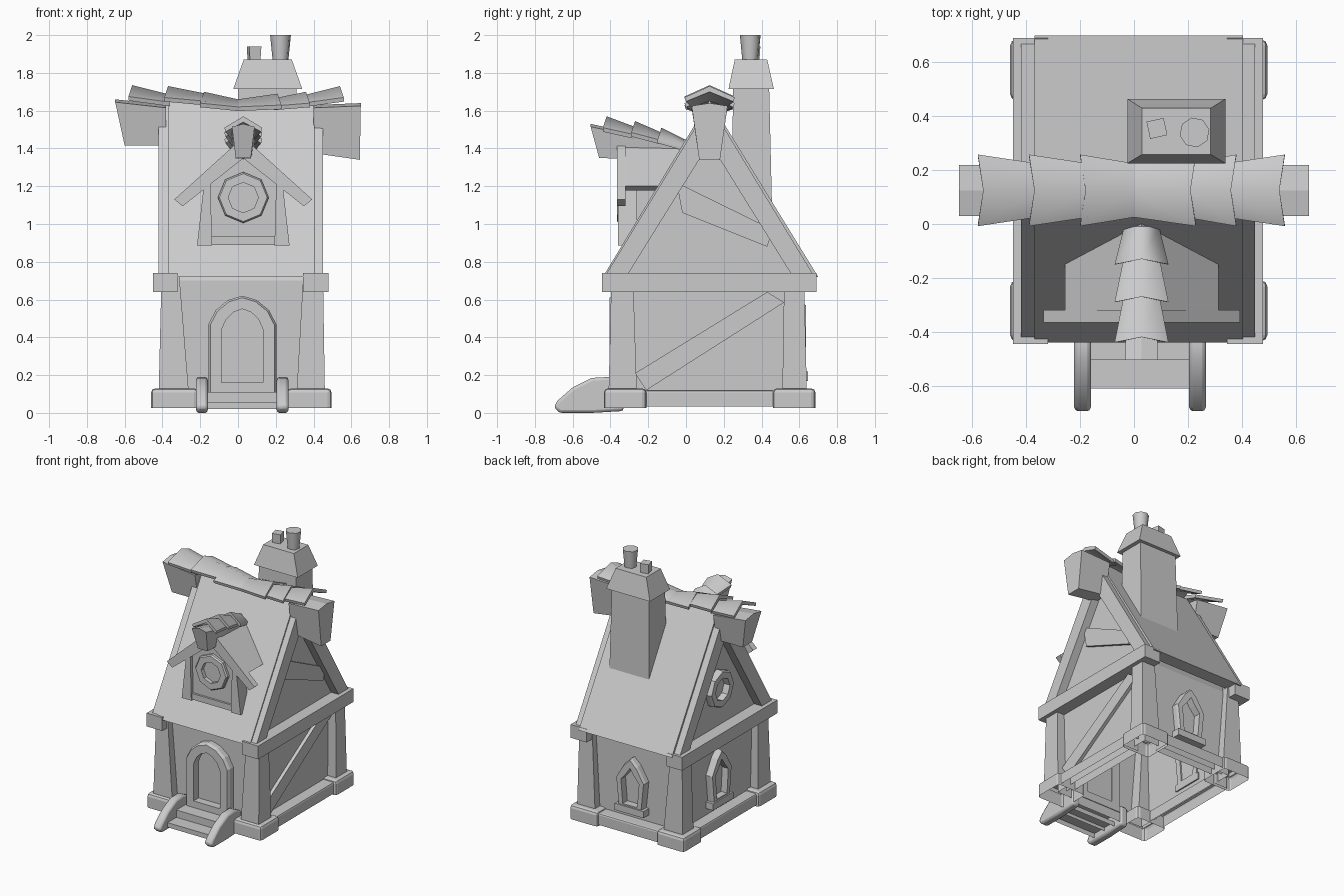
import bpy, bmesh, math

if "Cube" in bpy.data.objects:
    bpy.data.objects.remove(bpy.data.objects["Cube"])

CX, RY = 0.023, 0.125         # house centre line in x, ridge line in y
OPEN = (False, True)          # shells without an underside


def place(axis, u, w, t):
    return (t, u, w) if axis == 'x' else (u, t, w) if axis == 'y' else (u, w, t)


def finish(name, bm, bevel=0, smooth=0):
    bmesh.ops.recalc_face_normals(bm, faces=bm.faces)
    me = bpy.data.meshes.new(name)
    bm.to_mesh(me)
    bm.free()
    ob = bpy.data.objects.new(name, me)
    bpy.context.collection.objects.link(ob)
    if smooth:
        me.shade_smooth()
        me.set_sharp_from_angle(angle=math.radians(smooth))
    if bevel:
        m = ob.modifiers.new("bevel", 'BEVEL')
        m.width, m.segments, m.limit_method = bevel, 2, 'ANGLE'
    return ob


def loft(name, rings, caps=(True, True), closed=False, **kw):
    """Skin a row of equal point rings."""
    bm = bmesh.new()
    vs = [[bm.verts.new(p) for p in r] for r in rings]
    n = len(vs[0])
    pairs = list(zip(vs, vs[1:])) + ([(vs[-1], vs[0])] if closed else [])
    for a, b in pairs:
        for i in range(n):
            j = (i + 1) % n
            bm.faces.new((a[i], a[j], b[j], b[i]))
    if not closed:
        if caps[0]:
            bm.faces.new(vs[0])
        if caps[1]:
            bm.faces.new(vs[-1])
    return finish(name, bm, **kw)


def prism(name, pts, axis, a, b, **kw):
    return loft(name, [[place(axis, u, w, t) for u, w in pts] for t in (a, b)], **kw)


def rect(x0, x1, y0, y1):
    return [(x0, y0), (x1, y0), (x1, y1), (x0, y1)]


def taper(name, r0, z0, r1, z1, **kw):
    """Box running from rectangle r0 at z0 to rectangle r1 at z1."""
    return loft(name, [[(x, y, z) for x, y in rect(*r)] for r, z in ((r0, z0), (r1, z1))], **kw)


def box(name, x0, x1, y0, y1, z0, z1, **kw):
    return taper(name, (x0, x1, y0, y1), z0, (x0, x1, y0, y1), z1, **kw)


def frame(name, outer, inner, axis, back, front, **kw):
    """Frame with an open middle, standing from back to front."""
    bevelled = [(o[0] * .85 + i[0] * .15, o[1] * .85 + i[1] * .15) for o, i in zip(outer, inner)]
    order = ((outer, back), (outer, back * .3 + front * .7), (bevelled, front), (inner, front), (inner, back))
    return loft(name, [[place(axis, u, w, t) for u, w in p] for p, t in order], closed=True, **kw)


def octagon(c, z, r):
    return [(c + r * math.cos(math.pi * i / 4), z + r * math.sin(math.pi * i / 4)) for i in range(8)]


def chevron(c, half, peak, low, th):
    return [(c - half, low), (c, peak), (c + half, low), (c + half - th * .55, low - th * .45),
            (c, peak - th * 1.4), (c - half + th * .55, low - th * .45)]


def tile(name, axis, c, wide, narrow):
    """Thin bent ridge tile; each end is (position, half width, peak height)."""
    skew = .02 if wide[0] > narrow[0] else -.02
    rings = []
    for (t, h, z), s, d in ((wide, skew, .06), (narrow, 0, .04)):
        sec = [(-h, z - d, s), (0, z, 0), (h, z - d, s),
               (h * .95, z - d - .022, s), (0, z - .03, 0), (-h * .95, z - d - .022, s)]
        rings.append([place(axis, c + u, w, t + e) for u, w, e in sec])
    loft(name, rings, smooth=65)


# walls: open-bottomed shell with both gables
walls = [(-.345, .06), (-.345, .7), (RY, 1.52), (.58, .7), (.58, .06)]
body = prism("walls", walls, 'x', -.355, .39)
bm = bmesh.new()
bm.from_mesh(body.data)
bmesh.ops.delete(bm, geom=[f for f in bm.faces if f.calc_center_median().z < .07], context='FACES')
bm.to_mesh(body.data)
bm.free()

# corner posts, base stones, belt beams
for side, xs in (("left", (-.42, -.26, -.405, -.31)), ("right", (.31, .46, .345, .45))):
    taper(f"front_{side}_post", (xs[0], xs[1], -.41, -.26), .1, (xs[2], xs[3], -.395, -.28), .72, caps=OPEN)
    taper(f"back_{side}_post", (xs[0], xs[1], .51, .64), .1, (xs[2], xs[3], .52, .625), .72, caps=OPEN)
    x0, x1, bx, gx = (-.46, -.21, -.23, -.42) if side == "left" else (.26, .495, .26, .36)
    box(f"front_{side}_stone", x0, x1, -.435, -.21, .025, .13, bevel=.022, caps=OPEN)
    b0, b1 = (x0, bx) if side == "left" else (bx, x1)
    box(f"back_{side}_stone", b0, b1, .46, .685, .025, .13, bevel=.022, caps=OPEN)
    s0, s1 = (-.44, -.32) if side == "left" else (.35, .475)
    box(f"{side}_middle_stone", s0, s1, -.22, .47, .035, .12, bevel=.012, caps=OPEN)
    e0, e1 = (-.45, -.32) if side == "left" else (.345, .48)
    box(f"{side}_belt_beam", e0, e1, -.445, .69, .64, .74)
    # sloping gable beams
    prism(f"{side}_gable_beams", [(-.425, .73), (RY, 1.635), (.675, .73), (.56, .73), (RY, 1.43), (-.31, .73)],
          'x', gx, gx + .09)
box("back_middle_stone", -.24, .27, .55, .67, .035, .12, bevel=.012, caps=OPEN)

# main roof
prism("roof", [(-.44, .72), (RY, 1.655), (.70, .72), (.60, .72), (RY, 1.5), (-.35, .72)], 'x', -.37, .405)

# timber braces on the right side
prism("wall_brace", [(-.27, .21), (-.21, .12), (.52, .585), (.43, .64)], 'x', .37, .415)
prism("gable_brace", [(-.05, 1.22), (-.02, 1.06), (.43, .88), (.46, .97)], 'x', .37, .41)

# ridge beam ends sticking out of the gables
for side, ends in (("left", ((-.65, -.60, 1.66, 1.415), (-.38, -.38, 1.63, 1.415))),
                   ("right", ((.40, .40, 1.63, 1.375), (.65, .645, 1.64, 1.34)))):
    loft(f"{side}_ridge_beam_end", [[(xt, RY - .095, zt - .015), (xb, RY - .055, zb), (xb, RY + .055, zb),
                                     (xt, RY + .095, zt - .015), (xt, RY, zt)] for xt, xb, zt, zb in ends])
# sagging row of ridge tiles
for i, (wx, wz, nx, nz) in enumerate(((-.18, 1.70, .0, 1.66), (-.37, 1.73, -.17, 1.69), (-.56, 1.735, -.36, 1.685),
                                      (.21, 1.69, .0, 1.66), (.36, 1.70, .19, 1.665), (.54, 1.73, .34, 1.68))):
    tile(f"ridge_tile_{i + 1}", 'x', RY, (wx, .133, wz), (nx, .10, nz))

# dormer: wall, posts, sill, roof, gable boards
DX = .028
prism("dormer_wall", [(DX - .19, .9), (DX + .19, .9), (DX + .19, 1.22), (DX, 1.40), (DX - .19, 1.22)], 'y', -.335, .0)
for s, side in ((-1, "left"), (1, "right")):
    a, b, c, d = [DX + s * v for v in (.245, .165, .205, .175)]
    taper(f"dormer_{side}_post", (min(a, b), max(a, b), -.36, -.26), .885,
          (min(c, d), max(c, d), -.36, -.26), 1.24)
box("dormer_sill", DX - .17, DX + .17, -.35, -.26, .89, .935)
prism("dormer_roof", chevron(DX, .285, 1.45, 1.20, .05), 'y', -.33, .06)
prism("dormer_gable_boards", chevron(DX, .365, 1.46, 1.13, .08), 'y', -.365, -.32)
frame("dormer_round_window", octagon(DX, 1.14, .135), octagon(DX, 1.14, .08), 'y', -.33, -.365)

# dormer ridge beam and tiles
rings = []
for yt, yb, zt, zb in ((-.505, -.46, 1.53, 1.35), (0, 0, 1.42, 1.33)):
    rings.append([(DX - .06, yt, zt - .015), (DX - .04, yb, zb), (DX + .04, yb, zb), (DX + .06, yt, zt - .015), (DX, yt, zt)])
loft("dormer_ridge_beam", rings)
for i, (wy, wz, ny, nz) in enumerate(((-.42, 1.57, -.26, 1.51), (-.27, 1.545, -.12, 1.48), (-.13, 1.51, -.01, 1.45))):
    tile(f"dormer_tile_{i + 1}", 'y', DX, (wy, .10, wz), (ny, .065, nz))

# chimney with hood and two pots
taper("chimney", (-.01, .32, .24, .455), 1.1, (.0, .31, .25, .44), 1.73)
taper("chimney_hood", (-.025, .34, .225, .465), 1.715, (.03, .285, .258, .43), 1.87)
for name, x, y, n, r0, r1, top, turn in (("large_pot", .225, .34, 8, .042, .056, 2.0, .2), ("small_pot", .085, .355, 4, .04, .046, 1.94, 1.0)):
    loft(name, [[(x + r * math.cos(turn + 2 * math.pi * i / n), y + r * math.sin(turn + 2 * math.pi * i / n), z)
                 for i in range(n)] for r, z in ((r0, 1.86), (r1, top))], smooth=50)


# door with arched frame
def arch(c, h, z0, spring, top):
    d = top - spring
    half = [(h, z0), (h, spring), (h * .78, spring + d * .5), (h * .42, spring + d * .85)]
    return [(c - u, w) for u, w in half] + [(c, top)] + [(c + u, w) for u, w in reversed(half)]


frame("door_frame", arch(CX, .18, .10, .47, .62), arch(CX, .11, .16, .44, .55), 'y', -.335, -.405)

# entrance steps and curved side rails
box("lower_step", -.17, .22, -.61, -.4, .02, .055, caps=OPEN)
box("upper_step", -.17, .22, -.505, -.34, .03, .11, caps=OPEN)
rail = [(-.70, .03), (-.68, .065), (-.6, .135), (-.5, .185), (-.41, .19), (-.33, .15),
        (-.33, .01), (-.5, .0), (-.67, .0)]
for side, x in (("left", -.222), ("right", .205)):
    prism(f"{side}_step_rail", rail, 'x', x, x + .062, bevel=.015, smooth=60)


# pointed windows on the back and left walls, with sills
def pointed(c, h, z0, shoulder, top):
    return [(c - h * .8, z0), (c - h, shoulder), (c - h * .45, top - .05), (c, top),
            (c + h * .45, top - .05), (c + h, shoulder), (c + h * .8, z0)]


for side, axis, c, wall, out in (("back", 'y', CX, .57, .635), ("left", 'x', .15, -.345, -.405)):
    frame(f"{side}_window_frame", pointed(c, .12, .19, .42, .58), pointed(c, .075, .23, .41, .51), axis, wall, out)
    sill = out + (.01 if out > 0 else -.01)
    prism(f"{side}_window_sill", rect(c - .12, c + .12, .17, .22), axis, wall, sill)

# round window in the left gable
frame("gable_round_window", octagon(.14, 1.03, .14), octagon(.14, 1.03, .085), 'x', -.35, -.405)
